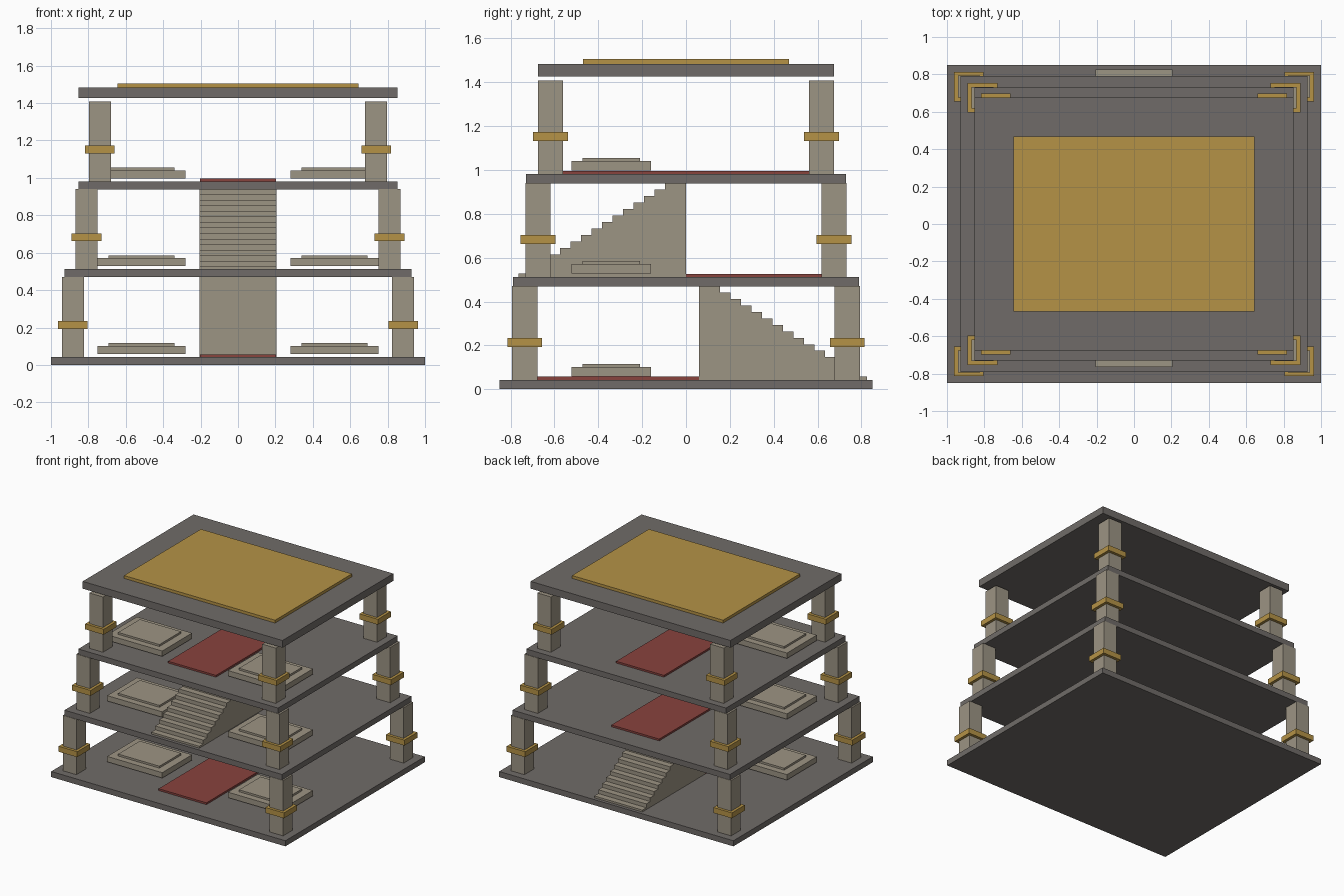
import bpy

cube = bpy.data.objects.get("Cube")
if cube:
    bpy.data.objects.remove(cube, do_unlink=True)


def material(name, rgb):
    m = bpy.data.materials.new(name)
    m.diffuse_color = (*rgb, 1)
    m.use_nodes = True
    m.node_tree.nodes["Principled BSDF"].inputs["Base Color"].default_value = (*rgb, 1)
    return m


DARK = material("dark stone", (0.162, 0.148, 0.138))
PALE = material("pale stone", (0.335, 0.297, 0.230))
GOLD = material("gold", (0.46, 0.29, 0.062))
RED = material("red carpet", (0.25, 0.056, 0.048))


def build(name, verts, faces, mat):
    mesh = bpy.data.meshes.new(name)
    mesh.from_pydata(verts, [], faces)
    mesh.materials.append(mat)
    obj = bpy.data.objects.new(name, mesh)
    bpy.context.collection.objects.link(obj)
    return obj


def extrude_x(name, profile, half_x, mat, x=0):
    """Extrude a counter-clockwise (y, z) profile along x."""
    n = len(profile)
    verts = [(x + s * half_x, y, z) for s in (-1, 1) for y, z in profile]
    faces = [tuple(reversed(range(n))), tuple(range(n, 2 * n))]
    faces += [(i, (i + 1) % n, n + (i + 1) % n, n + i) for i in range(n)]
    return build(name, verts, faces, mat)


def box(name, x, y, half_x, half_y, z0, z1, mat):
    profile = [(y - half_y, z0), (y + half_y, z0), (y + half_y, z1), (y - half_y, z1)]
    return extrude_x(name, profile, half_x, mat, x)


STEPS, RUN, RISE = 16, 0.0478, 0.0295


def staircase(name, y_back, facing, floor):
    """Solid stair descending from y_back in the facing direction (-1 or 1)."""
    y_foot = y_back + facing * STEPS * RUN
    profile = [(y_back, floor), (y_foot, floor)]
    for k in range(STEPS):
        z = floor - 0.015 + RISE * (k + 1)
        y = y_foot - facing * RUN * k
        profile += [(y, z), (y - facing * RUN, z)]
    if facing < 0:
        profile.reverse()
    extrude_x(name, profile, 0.205, PALE)


# Each storey: slab half sizes, pillar centre, carpet half length
LEVELS = [
    (1.0, 0.85, 0.8825, 0.735, 0.677),
    (0.928, 0.79, 0.81, 0.675, 0.618),
    (0.853, 0.73, 0.738, 0.618, 0.56),
]
STOREY, SLAB = 0.4695, 0.043

for i, (sx, sy, px, py, carpet) in enumerate(LEVELS):
    base = i * STOREY
    floor = base + SLAB
    tag = f"_{i + 1}"
    box("floor_slab" + tag, 0, 0, sx, sy, base, floor, DARK)
    box("carpet" + tag, 0, 0, 0.204, carpet, floor, floor + 0.014, RED)

    # Corner pillars with gold bands
    for side, dx in (("right", -1), ("left", 1)):
        for end, dy in (("front", -1), ("back", 1)):
            corner = f"_{end}_{side}{tag}"
            x, y = dx * px, dy * py
            box("pillar" + corner, x, y, 0.058, 0.058, floor, floor + 0.427, PALE)
            box("pillar_band" + corner, x, y, 0.079, 0.079,
                floor + 0.149, floor + 0.191, GOLD)

        # Two-tier display platforms near the front
        x, y = dx * 0.516, -0.341
        z = floor + 0.016
        box(f"platform_{side}{tag}", x, y, 0.235, 0.182, z, z + 0.042, PALE)
        box(f"platform_top_{side}{tag}", x, y, 0.176, 0.132, z + 0.042, z + 0.057, PALE)

# Stairs on the lower two storeys, facing opposite ways
staircase("back_staircase", 0.06, 1, SLAB)
staircase("front_staircase", 0.0, -1, STOREY + SLAB)

# Roof slab with a raised gold panel
box("roof_slab", 0, 0, 0.853, 0.676, 1.427, 1.483, DARK)
box("roof_panel", 0, 0, 0.645, 0.469, 1.483, 1.505, GOLD)
